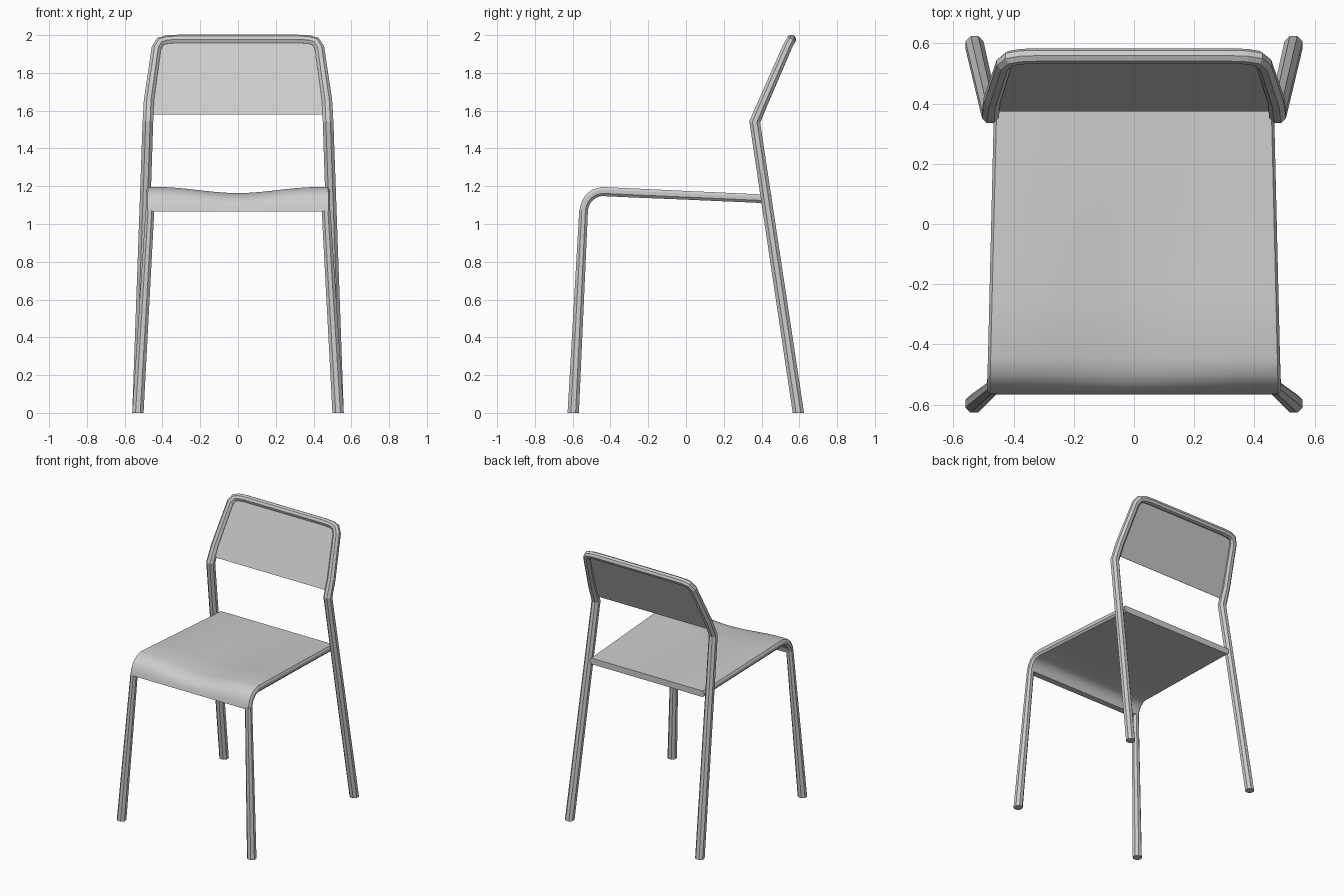
import bpy, bmesh, math
from mathutils import Vector

if "Cube" in bpy.data.objects:
    bpy.data.objects.remove(bpy.data.objects["Cube"])


def finish(name, bm, smooth=False):
    bmesh.ops.recalc_face_normals(bm, faces=bm.faces)
    me = bpy.data.meshes.new(name)
    bm.to_mesh(me)
    bm.free()
    ob = bpy.data.objects.new(name, me)
    bpy.context.collection.objects.link(ob)
    if smooth:
        bpy.context.view_layer.objects.active = ob
        ob.select_set(True)
        bpy.ops.object.shade_smooth_by_angle(angle=math.radians(30))
        ob.select_set(False)
    return ob


def bridge(bm, rings):
    """Skin a list of closed vertex rings and cap both ends."""
    n = len(rings[0])
    for a, b in zip(rings, rings[1:]):
        for k in range(n):
            m = (k + 1) % n
            bm.faces.new((a[k], a[m], b[m], b[k]))
    bm.faces.new(rings[0])
    bm.faces.new(rings[-1])


def tube(name, path):
    """Mitred octagonal tube with a level foot; path = (x, y, z, radius)."""
    pts = [Vector(p[:3]) for p in path]
    dirs = [(b - a).normalized() for a, b in zip(pts, pts[1:])]
    unit = []
    for k in range(8):
        a = math.pi / 8 + k * math.pi / 4
        unit.append(Vector((math.cos(a), math.sin(a), 0)))
    bm = bmesh.new()
    rings = []
    for i, p in enumerate(pts):
        if i:
            d = dirs[i - 1]
            n = Vector((0, 0, 1)) if i == len(pts) - 1 else d + dirs[i]
            unit = [o - d * (o.dot(n) / d.dot(n)) for o in unit]
        rings.append([bm.verts.new(p + o * path[i][3]) for o in unit])
    bridge(bm, rings)
    return finish(name, bm)


# Rear legs and backrest hoop in one bent tube
half = [(0.53, 0.595, 0, 0.0325), (0.477, 0.364, 1.54, 0.0305),
        (0.472, 0.411, 1.65, 0.029), (0.432, 0.533, 1.93, 0.027),
        (0.411, 0.55, 1.963, 0.026), (0.375, 0.556, 1.973, 0.026),
        (0.32, 0.558, 1.976, 0.026)]
tube("back_frame", half + [(-x, y, z, r) for x, y, z, r in reversed(half)])

# Front legs, running up into the rolled front edge of the seat
for side, s in (("right", 1), ("left", -1)):
    tube("front_leg_" + side,
         [(s * 0.53, -0.597, 0, 0.0325), (s * 0.466, -0.542, 1.075, 0.025)])

# Seat slab: rolled front, dished top, flat underside and bevelled sides
# (top y, top z, underside y, underside z, dish weight)
profile = [(-0.566, 1.065, -0.521, 1.065, 0), (-0.558, 1.10, -0.514, 1.094, 0.15),
           (-0.547, 1.13, -0.505, 1.112, 0.4), (-0.527, 1.158, -0.491, 1.128, 0.7),
           (-0.498, 1.181, -0.472, 1.141, 0.9), (-0.445, 1.196, -0.445, 1.148, 1),
           (-0.25, 1.187, -0.25, 1.139, 0.78), (0, 1.175, 0, 1.129, 0.5),
           (0.2, 1.166, 0.2, 1.120, 0.25), (0.452, 1.154, 0.452, 1.109, 0)]
bm = bmesh.new()
rings = []
for y, z, yb, zb, w in profile:
    half_w = 0.488 - 0.024 * (y + 0.564)
    ring = []
    for k in range(17):
        u = k / 8 - 1
        dip = 0.5 + 0.5 * math.cos(math.pi * min(1, abs(u) / 0.9))
        ring.append(bm.verts.new((u * (half_w - 0.009), y, z - 0.032 * w * dip)))
    for x, t in ((half_w, 0.3), (half_w, 0.7), (half_w - 0.012, 1),
                 (0.012 - half_w, 1), (-half_w, 0.7), (-half_w, 0.3)):
        ring.append(bm.verts.new((x, y + (yb - y) * t, z + (zb - z) * t)))
    rings.append(ring)
bridge(bm, rings)
finish("seat", bm, True)

# Backrest panel stretched inside the hoop
bm = bmesh.new()
outline = [(0.465, 0.376, 1.58), (0.432, 0.53, 1.93), (0.40, 0.547, 1.97)]
outline += [(-x, y, z) for x, y, z in reversed(outline)]
bm.faces.new([bm.verts.new(v) for v in outline])
panel = finish("backrest_panel", bm)
mod = panel.modifiers.new("thickness", 'SOLIDIFY')
mod.thickness = 0.005
mod.offset = 0
